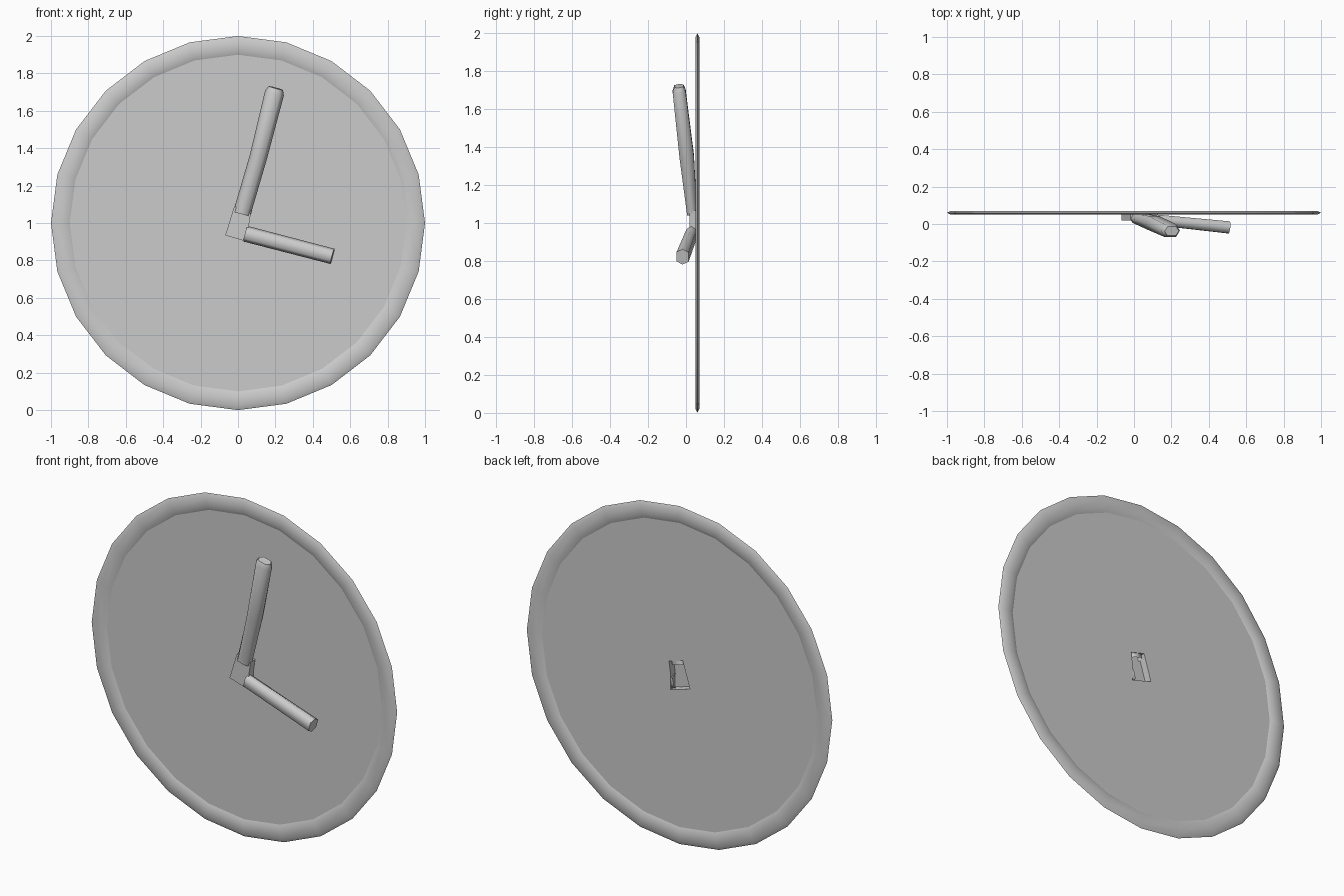
import bpy, bmesh, math
from mathutils import Vector

if "Cube" in bpy.data.objects:
    bpy.data.objects.remove(bpy.data.objects["Cube"])

SIDES = 24
PLATE_Y = 0.06
# footprint where both hands grow out of the face (x, z)
HUB = [(0.07, 1.065), (-0.02, 1.09), (-0.068, 0.935), (0.06, 0.897), (0.058, 0.985)]


def finish(name, bm, angle, fix_normals=True):
    if fix_normals:
        bmesh.ops.recalc_face_normals(bm, faces=bm.faces)
    me = bpy.data.meshes.new(name)
    bm.to_mesh(me)
    bm.free()
    ob = bpy.data.objects.new(name, me)
    bpy.context.collection.objects.link(ob)
    bpy.ops.object.select_all(action='DESELECT')
    ob.select_set(True)
    bpy.context.view_layer.objects.active = ob
    bpy.ops.object.shade_smooth_by_angle(angle=math.radians(angle))
    return ob


def circle(bm, r, y):
    return [bm.verts.new((r * math.cos(2 * math.pi * i / SIDES), y,
                          1 + r * math.sin(2 * math.pi * i / SIDES))) for i in range(SIDES)]


def skin(bm, a, b):
    n = len(a)
    for i in range(n):
        bm.faces.new((a[i], a[(i + 1) % n], b[(i + 1) % n], b[i]))


# rim: flattened ring
bm = bmesh.new()
profile = [(1.0, 0.06), (0.98, 0.05), (0.925, 0.05), (0.9, 0.06), (0.925, 0.07), (0.98, 0.07)]
rings = [circle(bm, r, y) for r, y in profile]
for i in range(len(rings)):
    skin(bm, rings[i], rings[(i + 1) % len(rings)])
finish("rim", bm, 60)

# dial: thin sheet with an opening behind the hands
bm = bmesh.new()
loops = [circle(bm, 0.9, PLATE_Y), [bm.verts.new((x, PLATE_Y, z)) for x, z in HUB]]
edges = [bm.edges.new((lp[i], lp[(i + 1) % len(lp)])) for lp in loops for i in range(len(lp))]
bmesh.ops.triangle_fill(bm, edges=edges, use_beauty=True, normal=(0, -1, 0))
finish("dial", bm, 60)

# hub: shallow pocket, open at the back
bm = bmesh.new()
back = [bm.verts.new((x, PLATE_Y, z)) for x, z in HUB]
front = [bm.verts.new((x, 0.018, z)) for x, z in HUB]
skin(bm, back, front)
bm.faces.new(front)
finish("hand_hub", bm, 60)


# hands: six-sided bars, stations are (x, y, z, half width, half depth)
def hand(name, stations):
    bm = bmesh.new()
    first, last = Vector(stations[0][:3]), Vector(stations[-1][:3])
    along = (last - first).normalized()
    side = along.cross(Vector((0, 1, 0))).normalized()
    out = side.cross(along)
    shape = [(-1, 0), (-0.6, -1), (0.6, -1), (1, 0), (0.6, 1), (-0.6, 1)]
    rows = [[bm.verts.new(Vector((x, y, z)) + side * w * u + out * d * v) for u, v in shape]
            for x, y, z, w, d in stations]
    for a, b in zip(rows, rows[1:]):
        skin(bm, a, b)
    bm.faces.new(rows[-1])
    finish(name, bm, 65)


hand("minute_hand", [(0.02, 0.032, 1.05, 0.047, 0.026), (0.108, 0.004, 1.35, 0.047, 0.038),
                     (0.195, -0.036, 1.695, 0.052, 0.034), (0.202, -0.038, 1.722, 0.04, 0.024)])
hand("hour_hand", [(0.04, 0.03, 0.943, 0.043, 0.027), (0.505, -0.018, 0.822, 0.042, 0.032)])
